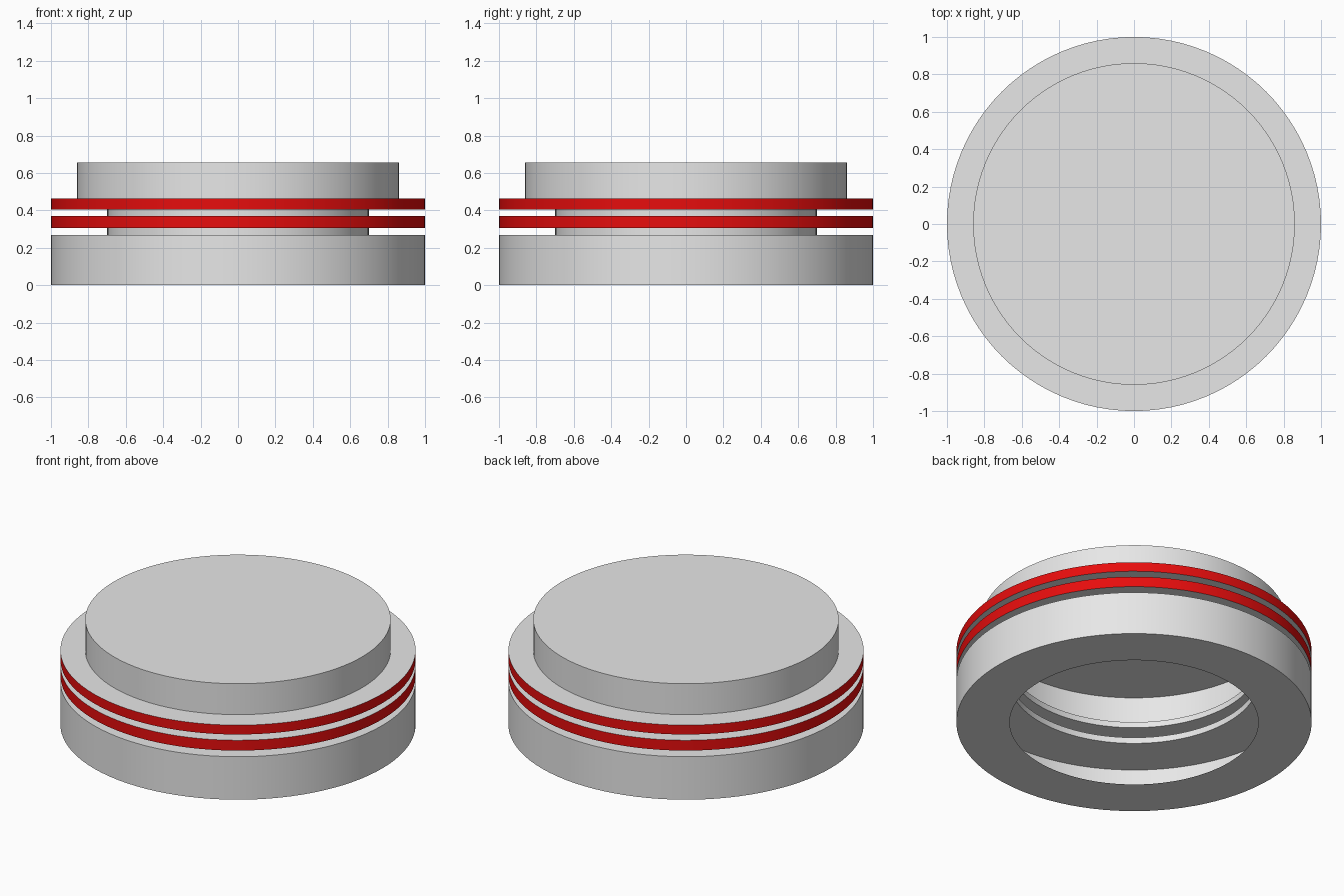
import bpy
import bmesh
import math

if "Cube" in bpy.data.objects:
    bpy.data.objects.remove(bpy.data.objects["Cube"])

SEGMENTS = 96


def make_material(name, color):
    mat = bpy.data.materials.new(name)
    mat.diffuse_color = (*color, 1.0)
    mat.use_nodes = True
    mat.node_tree.nodes["Principled BSDF"].inputs["Base Color"].default_value = mat.diffuse_color
    return mat


grey = make_material("light grey", (0.8, 0.8, 0.8))
red = make_material("red", (0.8, 0.004, 0.004))

# Thin-shell profile (radius, height): base, two grooved bands, cap
profile = [
    (0.70, 0.0), (1.0, 0.0), (1.0, 0.267), (0.70, 0.267),
    (0.70, 0.305), (1.0, 0.305), (1.0, 0.369), (0.70, 0.369),
    (0.70, 0.405), (1.0, 0.405), (1.0, 0.463), (0.86, 0.463),
    (0.86, 0.655),
]

bm = bmesh.new()
rings = []
for r, z in profile:
    rings.append([bm.verts.new((r * math.cos(2 * math.pi * i / SEGMENTS),
                                r * math.sin(2 * math.pi * i / SEGMENTS), z))
                  for i in range(SEGMENTS)])

# Skin the rings; the outer walls above the base are red bands
for k, (lower, upper) in enumerate(zip(rings, rings[1:])):
    (r0, z0), (r1, z1) = profile[k], profile[k + 1]
    is_band = r0 == r1 == 1.0 and z0 > 0.3
    for i in range(SEGMENTS):
        j = (i + 1) % SEGMENTS
        face = bm.faces.new((lower[i], lower[j], upper[j], upper[i]))
        face.material_index = 1 if is_band else 0

# Closed flat top of the cap
bm.faces.new(rings[-1])

mesh = bpy.data.meshes.new("banded_cap")
bm.to_mesh(mesh)
bm.free()
mesh.materials.append(grey)
mesh.materials.append(red)
cap = bpy.data.objects.new("banded_cap", mesh)
bpy.context.collection.objects.link(cap)

# Smooth round walls, sharp rims
bpy.context.view_layer.objects.active = cap
cap.select_set(True)
bpy.ops.object.shade_smooth_by_angle(angle=math.radians(30))
